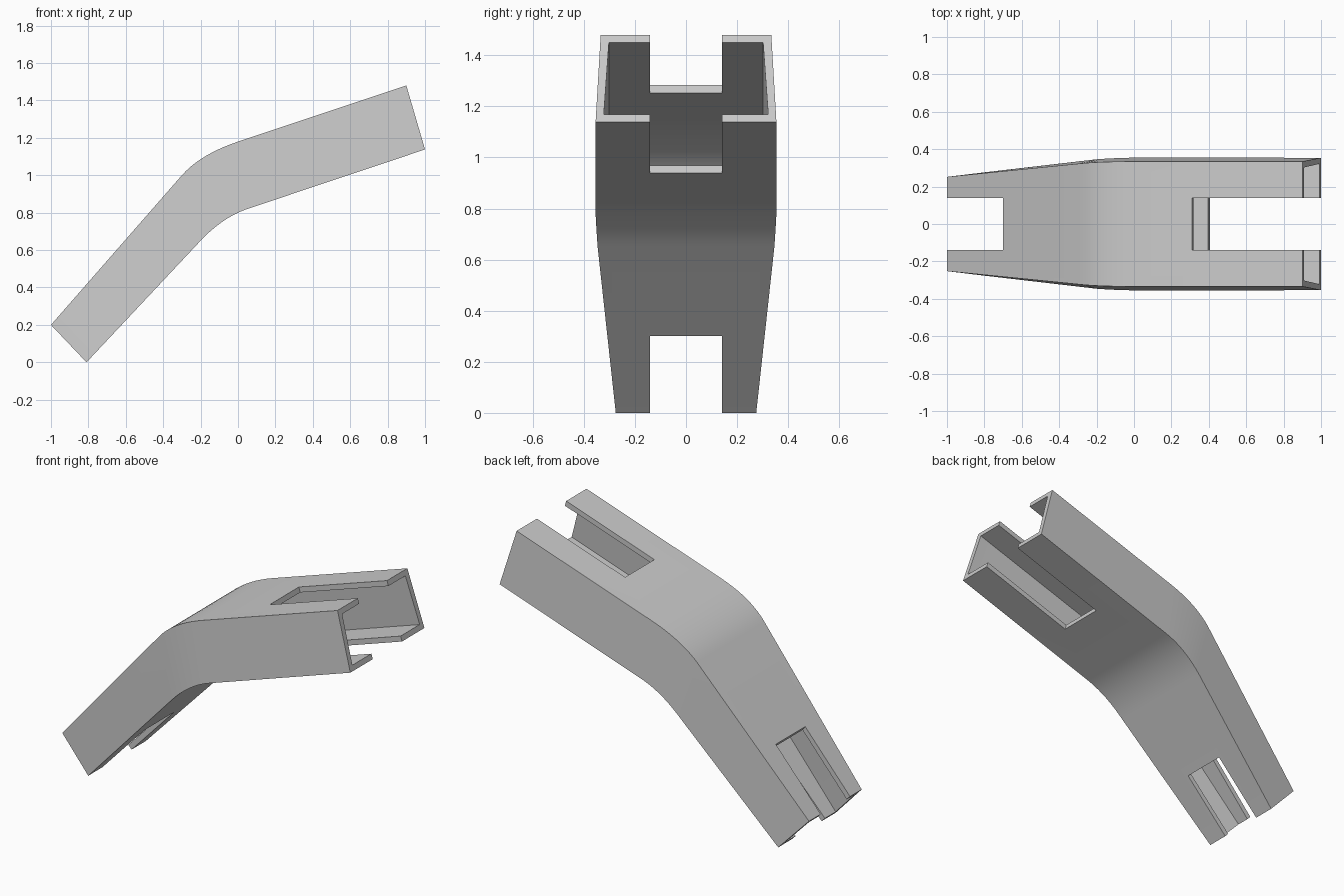
import bpy, bmesh
from mathutils import Vector

if "Cube" in bpy.data.objects:
    bpy.data.objects.remove(bpy.data.objects["Cube"])

WALL = 0.032


def bez(a, b, c, t):
    a, b, c = Vector(a), Vector(b), Vector(c)
    return a * (1 - t) ** 2 + b * 2 * t * (1 - t) + c * t * t


def make_object(name, verts, faces):
    me = bpy.data.meshes.new(name)
    bm = bmesh.new()
    vs = [bm.verts.new(v) for v in verts]
    for f in faces:
        bm.faces.new([vs[i] for i in f])
    bmesh.ops.recalc_face_normals(bm, faces=bm.faces)
    bm.to_mesh(me)
    bm.free()
    ob = bpy.data.objects.new(name, me)
    bpy.context.collection.objects.link(ob)
    return ob


# Stations along the tube: (x, z, half width) of the top and bottom edges
N = 10
top = [Vector((-1, 0.2, 0.252))]
bot = [Vector((-0.81, 0, 0.275))]
for i in range(N + 1):
    t = i / N
    top.append(bez((-0.30, 1.0, 0.322), (-0.20, 1.113, 0.334), (0, 1.18, 0.334), t))
    bot.append(bez((-0.20, 0.65, 0.346), (-0.082, 0.775, 0.355), (0.05, 0.82, 0.355), t))
top.append(Vector((0.90, 1.48, 0.334)))
bot.append(Vector((1.0, 1.138, 0.354)))

# Bent hollow tube: four outer and four inner corners per station
verts, faces = [], []
for a, b in zip(top, bot):
    d = (Vector((b.x - a.x, b.y - a.y, 0))).normalized() * WALL
    ai, bi = a + d, b - d
    for p, q, w in ((a, b, 0), (ai, bi, WALL)):
        verts += [(p.x, -p.z + w, p.y), (p.x, p.z - w, p.y),
                  (q.x, q.z - w, q.y), (q.x, -q.z + w, q.y)]
last = (len(top) - 1) * 8
for k in range(4):
    n = (k + 1) % 4
    for s in range(0, last, 8):
        for o in (s, s + 4):
            faces.append((o + k, o + n, o + n + 8, o + k + 8))
    for s in (0, last):
        faces.append((s + k, s + n, s + n + 4, s + k + 4))
tube = make_object("bent_channel", verts, faces)


# Open slots cut through both walls at each end
def slot(name, a, b, along):
    a, b, u = Vector(a), Vector(b), Vector(along)
    e = (b - a) * 0.4
    a, b = a - e, b + e
    prof = [a, b, b + u, a + u]
    v = [(p.x, y, p.y) for y in (-0.14, 0.14) for p in prof]
    f = [(0, 1, 2, 3), (4, 5, 6, 7)]
    f += [(k, (k + 1) % 4, (k + 1) % 4 + 4, k + 4) for k in range(4)]
    cutter = make_object(name, v, f)
    cutter.hide_render = True
    m = tube.modifiers.new(name, 'BOOLEAN')
    m.operation = 'DIFFERENCE'
    m.solver = 'EXACT'
    m.object = cutter
    bpy.context.view_layer.objects.active = tube
    bpy.ops.object.modifier_apply(modifier=name)
    bpy.data.objects.remove(cutter)


slot("upper_slot", (0.31, 1.283), (0.405, 0.94), (0.95, 0.317))
slot("lower_slot", (-0.70, 0.543), (-0.528, 0.30), (-0.55, -0.60))

# Smooth bend, sharp corners
bpy.ops.object.select_all(action='DESELECT')
tube.select_set(True)
bpy.context.view_layer.objects.active = tube
bpy.ops.object.shade_smooth_by_angle(angle=0.5)
